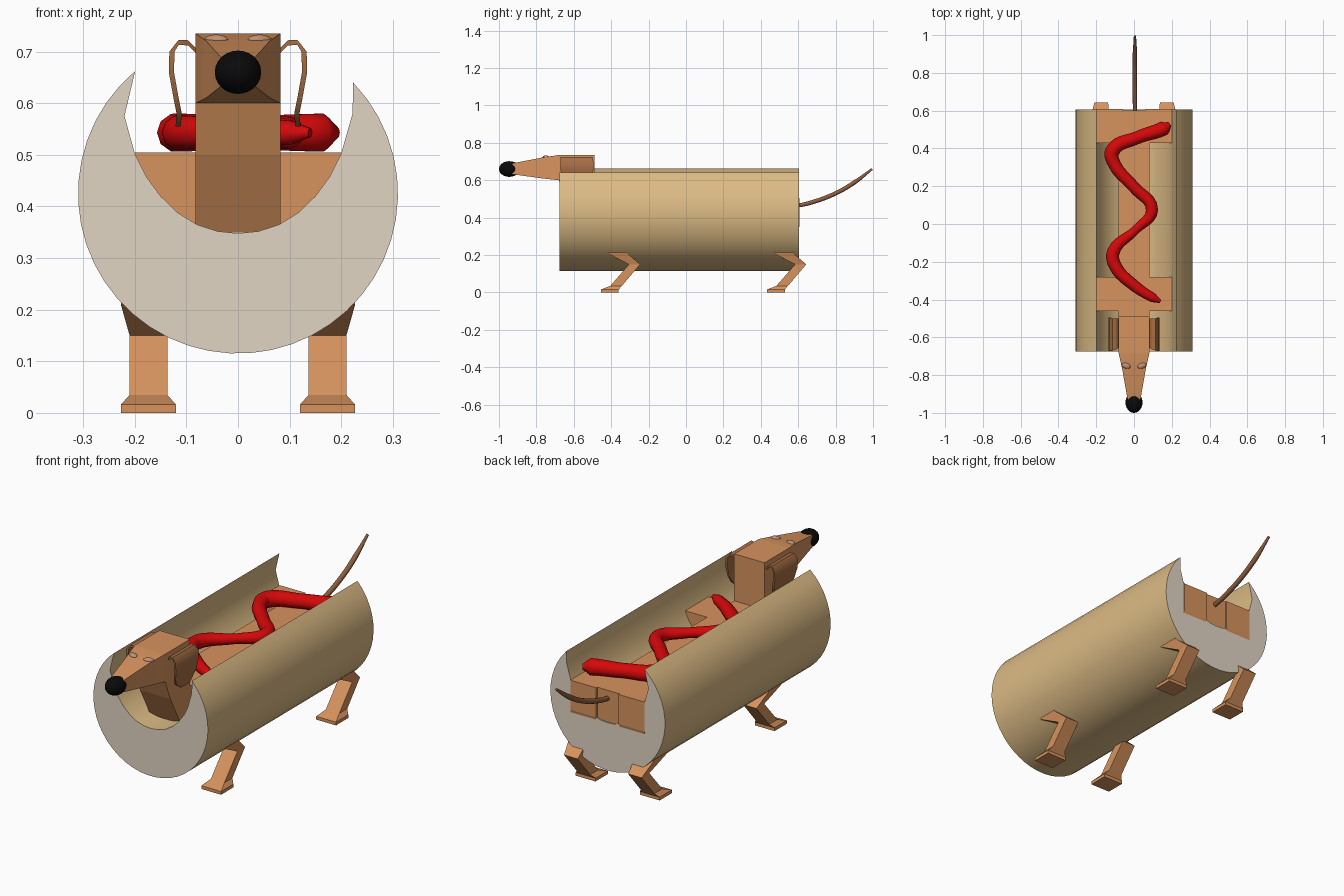
import bpy, bmesh, math

if "Cube" in bpy.data.objects:
    bpy.data.objects.remove(bpy.data.objects["Cube"])


def mat(name, r, g, b):
    m = bpy.data.materials.new(name)
    m.diffuse_color = (*[(c / 255) ** 2.2 for c in (r, g, b)], 1)
    m.use_nodes = True
    m.node_tree.nodes["Principled BSDF"].inputs["Base Color"].default_value = m.diffuse_color
    return m


COAT = mat("coat brown", 214, 146, 94)
EAR = mat("ear brown", 165, 110, 70)
TAIL = mat("tail brown", 140, 94, 64)
BUN = mat("bun crust", 220, 186, 132)
CRUMB = mat("bun crumb", 224, 212, 194)
RED = mat("ketchup red", 212, 16, 18)
BLACK = mat("nose black", 18, 18, 18)
LID = mat("eyelid", 190, 145, 115)


def smooth(ob, angle=40):
    bpy.ops.object.select_all(action='DESELECT')
    ob.select_set(True)
    bpy.context.view_layer.objects.active = ob
    bpy.ops.object.shade_smooth_by_angle(angle=math.radians(angle))


def loft(name, rings, *mats):
    """Closed skin through rings of equal point count."""
    bm = bmesh.new()
    vs = [[bm.verts.new(p) for p in r] for r in rings]
    n = len(rings[0])
    for a, b in zip(vs, vs[1:]):
        for i in range(n):
            j = (i + 1) % n
            bm.faces.new((a[i], a[j], b[j], b[i]))
    for cap in (vs[0], vs[-1]):
        f = bm.faces.new(cap)
        f.material_index = len(mats) - 1
    bmesh.ops.recalc_face_normals(bm, faces=bm.faces)
    me = bpy.data.meshes.new(name)
    bm.to_mesh(me)
    bm.free()
    for m in mats:
        me.materials.append(m)
    ob = bpy.data.objects.new(name, me)
    bpy.context.collection.objects.link(ob)
    return ob


def ball(name, loc, scale, m, rot=0):
    bpy.ops.mesh.primitive_uv_sphere_add(segments=24, ring_count=12, location=loc, rotation=(0, 0, rot))
    ob = bpy.context.object
    ob.name, ob.scale = name, scale
    ob.data.materials.append(m)
    smooth(ob, 60)
    return ob


def tube(name, pts, m, bevel):
    """Soft round tube through (x, y, z, radius) points."""
    cu = bpy.data.curves.new(name, 'CURVE')
    cu.dimensions = '3D'
    cu.bevel_depth, cu.bevel_resolution = bevel, 3
    cu.use_fill_caps = True
    cu.resolution_u = 6
    sp = cu.splines.new('BEZIER')
    sp.bezier_points.add(len(pts) - 1)
    for bp, (x, y, z, r) in zip(sp.bezier_points, pts):
        bp.co, bp.radius = (x, y, z), r
        bp.handle_left_type = bp.handle_right_type = 'AUTO'
    cu.materials.append(m)
    ob = bpy.data.objects.new(name, cu)
    bpy.context.collection.objects.link(ob)
    bpy.ops.object.select_all(action='DESELECT')
    ob.select_set(True)
    bpy.context.view_layer.objects.active = ob
    bpy.ops.object.convert(target='MESH')
    smooth(bpy.context.object, 60)


# Bun: crescent section swept along y, pale ends
section = []
for i in range(37):
    a = math.radians(130 + (404 - 130) * i / 36)
    section.append((0.31 * math.cos(a), 0.425 + 0.31 * math.sin(a)))
section += [(0.222, 0.58), (0.2, 0.503), (0.178, 0.458), (0.15, 0.42), (0.117, 0.388), (0.08, 0.365),
            (0.04, 0.352), (0, 0.348), (-0.04, 0.352), (-0.08, 0.365), (-0.117, 0.388), (-0.15, 0.42),
            (-0.178, 0.458), (-0.2, 0.503), (-0.22, 0.575)]
bun = loft("bun", [[(x, y, z) for x, z in section] for y in (-0.675, 0.605)], BUN, CRUMB)
smooth(bun)

# Body, neck and back of head: side profile
side = [(0.6, 0.35), (0.6, 0.505), (-0.49, 0.505), (-0.49, 0.735), (-0.68, 0.735),
        (-0.68, 0.6), (-0.64, 0.5), (-0.56, 0.35)]
loft("body_and_neck", [[(x, y, z) for y, z in side] for x in (-0.082, 0.082)], COAT)

# Muzzle: tapering boxes toward the nose
muzzle = [[(-w, y, a), (w, y, a), (w, y, b), (-w, y, b)] for y, w, a, b in (
    (-0.67, 0.082, 0.6, 0.735), (-0.68, 0.082, 0.6, 0.735),
    (-0.77, 0.062, 0.61, 0.721), (-0.93, 0.034, 0.632, 0.69))]
smooth(loft("muzzle", muzzle, COAT))
ball("nose", (0, -0.945, 0.66), (0.045, 0.055, 0.042), BLACK)

# Legs: shoulder block inside the bun, thigh, shank and paw
LEG = [(0.505, 0.06, 0.2, -0.46, -0.28), (0.36, 0.06, 0.2, -0.46, -0.28),
       (0.21, 0.13, 0.227, -0.42, -0.315), (0.15, 0.137, 0.21, -0.305, -0.245),
       (0.035, 0.137, 0.21, -0.405, -0.343), (0.016, 0.12, 0.227, -0.455, -0.36),
       (0, 0.12, 0.227, -0.455, -0.36)]
for end, dy in (("front", 0), ("rear", 0.888)):
    for name, s in (("right", 1), ("left", -1)):
        rings = [[(s * a, c + dy, z), (s * b, c + dy, z), (s * b, d + dy, z), (s * a, d + dy, z)]
                 for z, a, b, c, d in LEG]
        loft(f"{end}_{name}_leg", rings, COAT)

# Ears (thin folded flaps) and eyes
FLAP = [(0.08, 0.70, -0.655, -0.50), (0.097, 0.717, -0.665, -0.50), (0.115, 0.718, -0.67, -0.50),
        (0.128, 0.70, -0.672, -0.495), (0.129, 0.66, -0.672, -0.495), (0.12, 0.61, -0.66, -0.50),
        (0.114, 0.58, -0.645, -0.515), (0.116, 0.555, -0.61, -0.545)]
for name, s in (("right", 1), ("left", -1)):
    t = 0.005
    rings = []
    for i, (x, z, a, b) in enumerate(FLAP):
        dx, dz = (0, t) if i < 3 else (t, 0)
        rings.append([(s * (x - dx), a, z - dz), (s * (x + dx), a, z + dz),
                      (s * (x + dx), b, z + dz), (s * (x - dx), b, z - dz)])
    smooth(loft(f"{name}_ear", rings, EAR), 50)
    ball(f"{name}_eye", (s * 0.042, -0.75, 0.723), (0.024, 0.015, 0.01), LID, s * 0.35)

# Tail
tube("tail", [(0.005, 0.59, 0.463, 0.9), (0.005, 0.66, 0.478, 1), (0.005, 0.8, 0.53, 1),
              (0.005, 0.9, 0.588, 1), (0.005, 0.995, 0.66, 0.5)], TAIL, 0.012)

# Ketchup squiggle
K = [(0.19, 0.53, 0.4), (0.16, 0.508, 1.25), (0.02, 0.458, 1.1), (-0.115, 0.385, 1.25), (-0.105, 0.32, 1.1),
     (0, 0.195, 1.0), (0.095, 0.075, 1.05), (0.01, -0.03, 0.75), (-0.11, -0.15, 1.1),
     (-0.1, -0.22, 1.1), (0, -0.325, 1.0), (0.1, -0.39, 0.8), (0.14, -0.41, 0.3)]
tube("ketchup", [(x, y, 0.543, r) for x, y, r in K], RED, 0.031)
